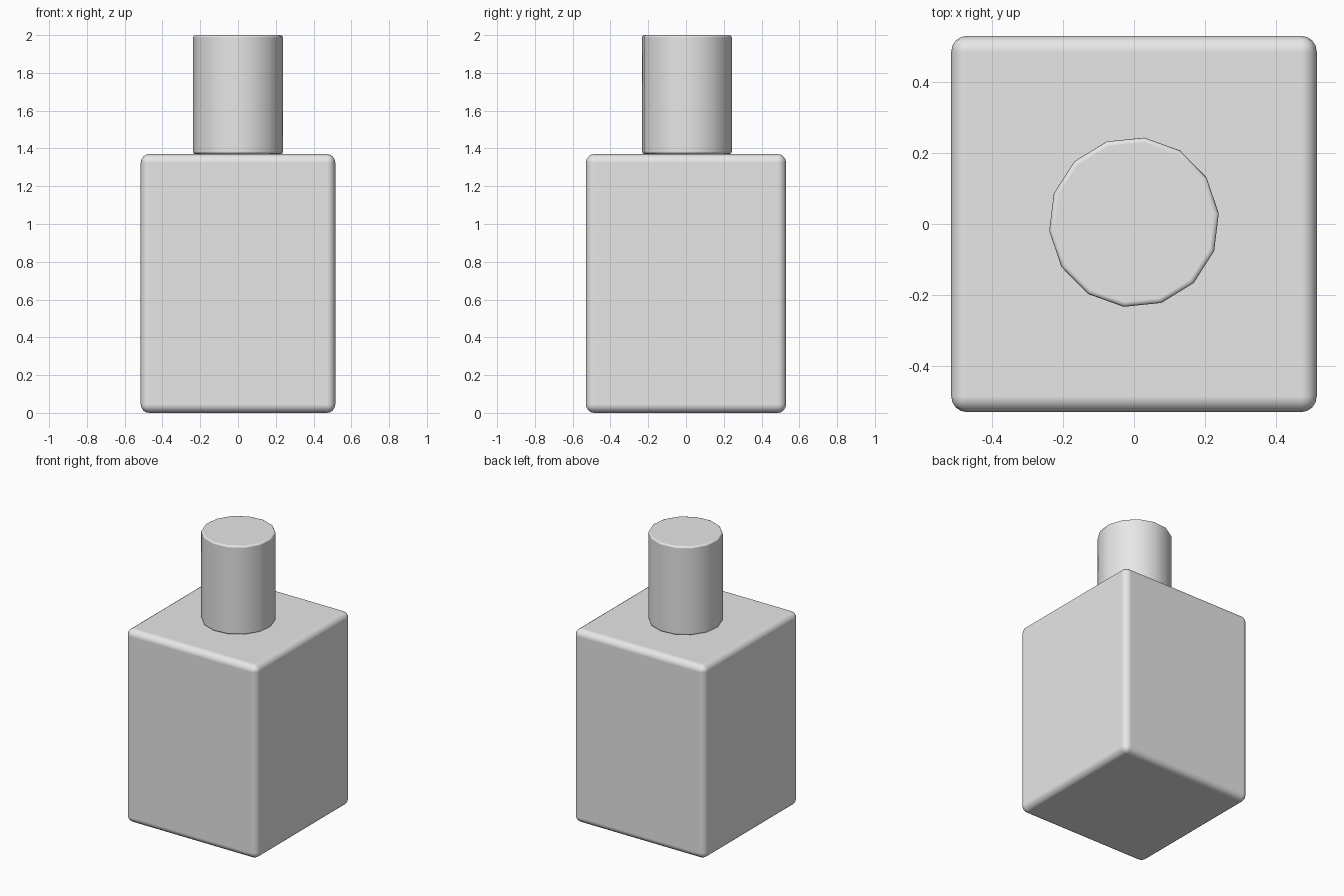
import bpy
import math

cube = bpy.data.objects.get("Cube")
if cube:
    bpy.data.objects.remove(cube, do_unlink=True)

# Single grey material
grey = bpy.data.materials.new("light_grey")
grey.use_nodes = True
colour = (0.8, 0.8, 0.8, 1.0)
grey.diffuse_color = colour
grey.node_tree.nodes["Principled BSDF"].inputs["Base Color"].default_value = colour


def finish(name, bevel_width, segments):
    """Name, colour, round the edges and smooth the active object."""
    obj = bpy.context.object
    obj.name = name
    obj.data.materials.append(grey)
    bpy.ops.object.transform_apply(location=False, rotation=True, scale=True)
    bpy.ops.object.shade_smooth_by_angle(angle=math.radians(40))
    bevel = obj.modifiers.new("rounded_edges", "BEVEL")
    bevel.width = bevel_width
    bevel.segments = segments
    bevel.limit_method = "ANGLE"
    bevel.angle_limit = math.radians(40)
    bevel.harden_normals = True
    return obj


# Bottle body: tall rounded box
BODY_TOP = 1.37
bpy.ops.mesh.primitive_cube_add(size=1, location=(0, 0, BODY_TOP / 2))
bpy.context.object.scale = (1.03, 1.06, BODY_TOP)
finish("bottle_body", 0.045, 4)

# Cap: faceted cylinder resting on the body
CAP_HEIGHT = 2.0 - BODY_TOP
bpy.ops.mesh.primitive_cylinder_add(
    vertices=14, radius=0.24, depth=CAP_HEIGHT,
    location=(0, 0.005, BODY_TOP + CAP_HEIGHT / 2),
    rotation=(0, 0, math.radians(-7)))
finish("bottle_cap", 0.014, 2)
